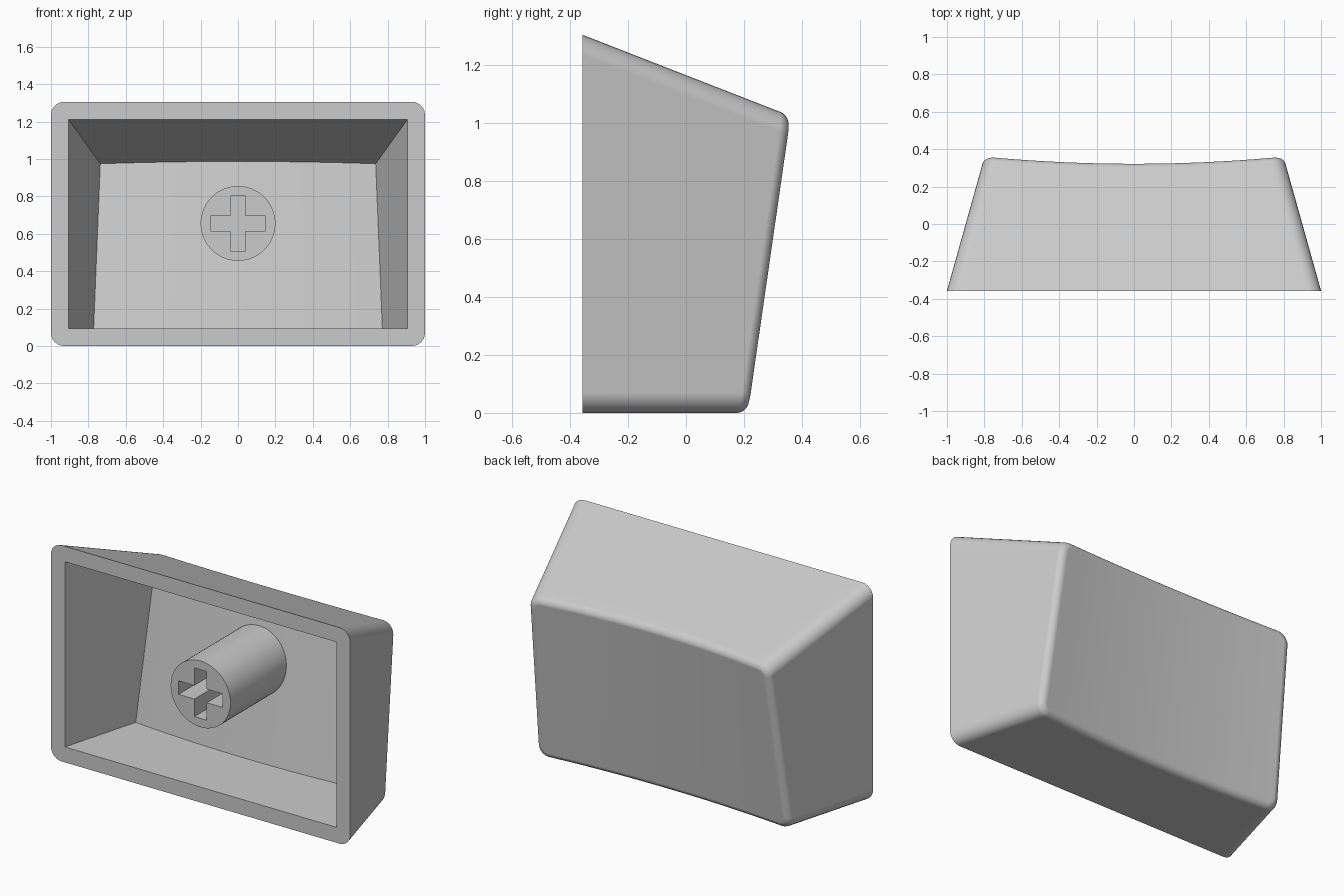
import bpy
import bmesh
from math import cos, sin, pi

if "Cube" in bpy.data.objects:
    bpy.data.objects.remove(bpy.data.objects["Cube"], do_unlink=True)

FRONT = -0.357      # plane of the open side
WALL = 0.093        # shell thickness
CORNER = 0.07       # rounding of the long corner edges
FILLET = 0.035      # rounding around the dished face
ARC, COLS = 6, 32   # steps per corner and across the width

grey = bpy.data.materials.new("light grey plastic")
grey.use_nodes = True
grey.diffuse_color = (0.6, 0.6, 0.6, 1)
grey.node_tree.nodes["Principled BSDF"].inputs["Base Color"].default_value = (0.6, 0.6, 0.6, 1)


def finish(name, bm):
    """Turn a bmesh into a smooth shaded object with crisp edges."""
    bmesh.ops.remove_doubles(bm, verts=bm.verts, dist=1e-5)
    bmesh.ops.recalc_face_normals(bm, faces=bm.faces)
    mesh = bpy.data.meshes.new(name)
    bm.to_mesh(mesh)
    bm.free()
    mesh.materials.append(grey)
    obj = bpy.data.objects.new(name, mesh)
    bpy.context.collection.objects.link(obj)
    bpy.ops.object.select_all(action='DESELECT')
    obj.select_set(True)
    bpy.context.view_layer.objects.active = obj
    bpy.ops.object.shade_smooth_by_angle(angle=pi / 6)
    weighted = obj.modifiers.new("even shading", 'WEIGHTED_NORMAL')
    weighted.keep_sharp = True
    return obj


def dish(x, z):
    """Depth of the leaning, hollowed face."""
    return 0.213 + 0.148 * z - 0.04 * (1 - (x / 0.8) ** 2)


def section_point(i, side, y, inset, radius):
    """Point i along the upper (side 1) or lower (side -1) half outline at depth y."""
    d = y - FRONT
    half = 1 - 0.28 * d - inset
    top, bottom = 1.305 - 0.39 * d - inset, inset
    straight = half - radius
    if i <= ARC:
        a = pi - i / ARC * pi / 2
        x, rise = -straight + radius * cos(a), sin(a)
    elif i < ARC + COLS:
        x, rise = straight * (2 * (i - ARC) / COLS - 1), 1
    else:
        a = pi / 2 * (1 - (i - ARC - COLS) / ARC)
        x, rise = straight + radius * cos(a), sin(a)
    lift = radius * (1 - rise)
    return x, y, (top - lift if side > 0 else bottom + lift)


def ring(bm, inset, radius, back_offset=None):
    """Outline on the open plane, or projected on the dished face."""
    halves = []
    for side in (1, -1):
        row = []
        for i in range(2 * ARC + COLS + 1):
            p = section_point(i, side, FRONT, inset, radius)
            if back_offset is not None:
                for _ in range(12):
                    y = dish(p[0], p[2]) - back_offset
                    p = section_point(i, side, y, inset, radius)
            row.append(bm.verts.new(p))
        halves.append(row)
    return halves


def join(bm, a, b):
    la, lb = a[0] + a[1][::-1], b[0] + b[1][::-1]
    for i in range(len(la)):
        bm.faces.new((la[i - 1], la[i], lb[i], lb[i - 1]))


def cap(bm, halves):
    up, low = halves
    for i in range(len(up) - 1):
        bm.faces.new((up[i], up[i + 1], low[i + 1], low[i]))


# Hollow shell: rim, tapered walls, rounded dished face, sharp inside
bm = bmesh.new()
inner_front = ring(bm, WALL, 0)
inner_back = ring(bm, WALL, 0, WALL + 0.005)
outer = [ring(bm, 0, CORNER)]
for k in range(ARC + 1):
    a = k / ARC * pi / 2
    inset = FILLET * (1 - cos(a))
    outer.append(ring(bm, inset, CORNER - inset, FILLET * (1 - sin(a))))
for a, b in zip(outer, outer[1:]):
    join(bm, a, b)
cap(bm, outer[-1])
join(bm, inner_front, outer[0])
join(bm, inner_front, inner_back)
cap(bm, inner_back)
finish("shell", bm)

# Round stem with a cross shaped socket
CENTRE_Z, RADIUS, ARM, THIN = 0.655, 0.2, 0.147, 0.041
bm = bmesh.new()


def loop(points):
    verts = [bm.verts.new((x, FRONT, CENTRE_Z + z)) for x, z in points]
    return [bm.edges.new((verts[i - 1], verts[i])) for i in range(len(verts))]


def push(edges, depth):
    """Extrude a loop towards the back and close its end."""
    new = bmesh.ops.extrude_edge_only(bm, edges=edges)["geom"]
    moved = [g for g in new if isinstance(g, bmesh.types.BMVert)]
    bmesh.ops.translate(bm, verts=moved, vec=(0, depth, 0))
    ends = [g for g in new if isinstance(g, bmesh.types.BMEdge)
            and all(v in moved for v in g.verts)]
    bmesh.ops.triangle_fill(bm, edges=ends, use_beauty=True)


circle = loop([(RADIUS * cos(i * pi / 32), RADIUS * sin(i * pi / 32)) for i in range(64)])
quarter = [(ARM, -THIN), (ARM, THIN), (THIN, THIN)]
cross = []
for _ in range(4):
    cross += quarter
    quarter = [(-z, x) for x, z in quarter]
socket = loop(cross)
bmesh.ops.triangle_fill(bm, edges=circle + socket, use_beauty=True)
push(circle, 0.57)
push(socket, 0.42)
finish("stem", bm)
